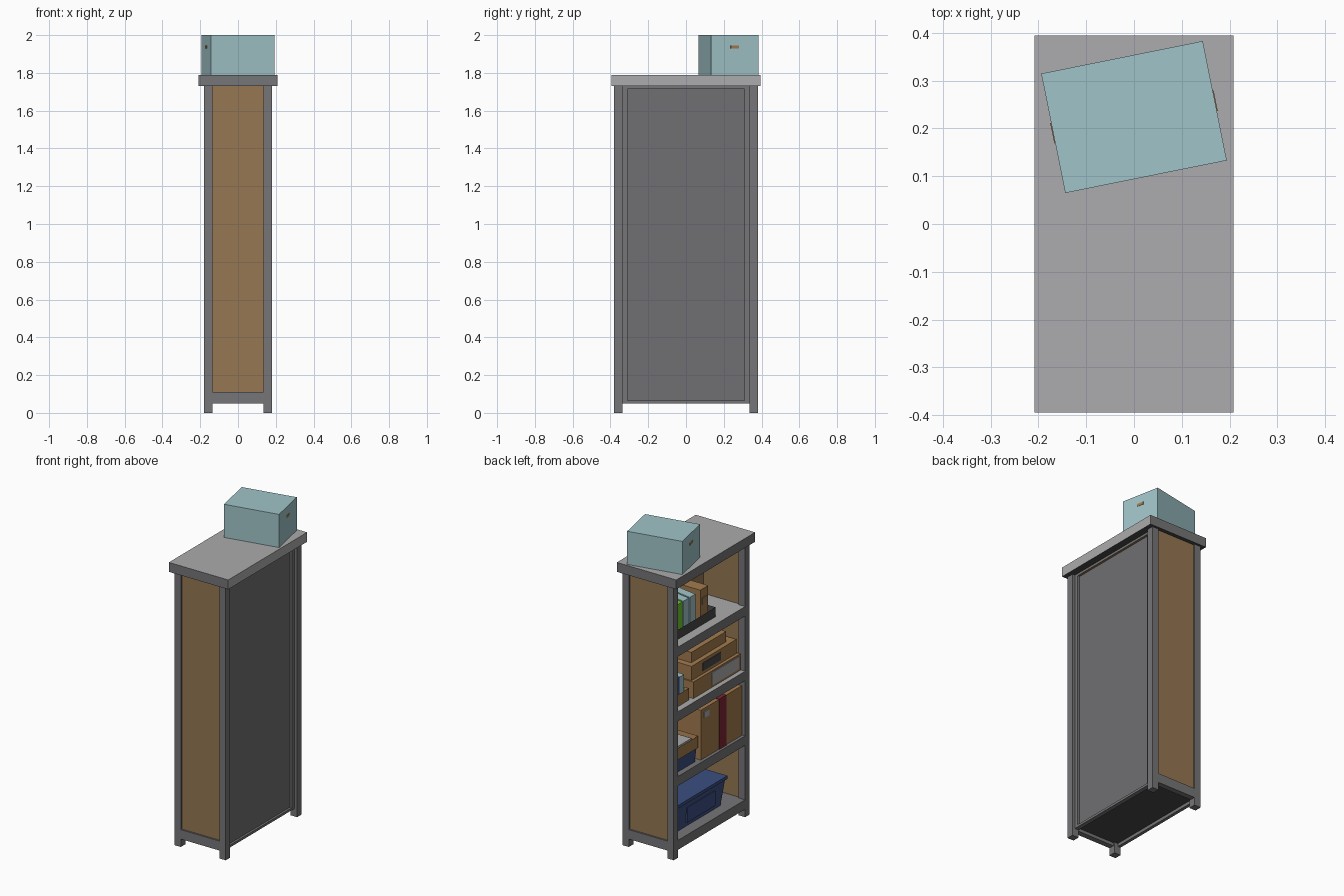
import bpy, bmesh, math
from mathutils import Matrix

if "Cube" in bpy.data.objects:
    bpy.data.objects.remove(bpy.data.objects["Cube"])


def srgb(c):
    c /= 255
    return c / 12.92 if c <= 0.04045 else ((c + 0.055) / 1.055) ** 2.4


def mat(name, r, g, b):
    m = bpy.data.materials.new(name)
    m.diffuse_color = (srgb(r), srgb(g), srgb(b), 1)
    m.use_nodes = True
    m.node_tree.nodes["Principled BSDF"].inputs["Base Color"].default_value = m.diffuse_color
    return m


LIGHT = mat("light grey", 172, 171, 173)
MID = mat("mid grey", 118, 117, 119)
PANEL = mat("panel grey", 112, 112, 114)
DARK = mat("dark grey", 72, 72, 74)
BROWN = mat("panel brown", 150, 119, 83)
CARD = mat("cardboard", 163, 123, 78)
BLUE = mat("pale blue", 160, 196, 200)
NAVY = mat("navy blue", 58, 78, 128)
GREEN = mat("bright green", 110, 200, 40)
RED = mat("dark red", 125, 38, 50)


def finish(name, bm, mats, rule=None):
    me = bpy.data.meshes.new(name)
    bmesh.ops.recalc_face_normals(bm, faces=bm.faces)
    for f in bm.faces:
        f.normal_update()
        f.material_index = rule(f.normal) if rule else 0
    bm.to_mesh(me)
    bm.free()
    for m in mats:
        me.materials.append(m)
    ob = bpy.data.objects.new(name, me)
    bpy.context.collection.objects.link(ob)
    return ob


def box(name, x, y, z, mats, rule=None, taper=1.0, slant=0.0, open_top=0.0):
    """Box from ranges; taper scales the base, slant lowers the -x top edge."""
    bm = bmesh.new()
    bmesh.ops.create_cube(bm, size=1)
    cx, cy = (x[0] + x[1]) / 2, (y[0] + y[1]) / 2
    for v in bm.verts:
        k = taper if v.co.z < 0 else 1
        drop = slant if v.co.z > 0 and v.co.x < 0 else 0
        v.co = (cx + v.co.x * k * (x[1] - x[0]), cy + v.co.y * k * (y[1] - y[0]),
                (z[0] if v.co.z < 0 else z[1]) - drop)
    if open_top:  # sink the inside of the top
        bm.normal_update()
        top = max(bm.faces, key=lambda f: f.normal.z)
        bmesh.ops.inset_region(bm, faces=[top], thickness=0.008)
        for v in top.verts:
            v.co.z -= open_top
    mats = mats if isinstance(mats, list) else [mats]
    return finish(name, bm, mats, rule)


# --- Cabinet frame ---
for sx in (-1, 1):
    for sy in (-1, 1):
        box("post", sorted((sx * .135, sx * .18)), sorted((sy * .335, sy * .38)), (0, 1.73), MID)
box("top_slab", (-.208, .208), (-.395, .395), (1.73, 1.79), [MID, LIGHT, DARK],
    lambda n: 1 if n.z > .5 or n.x > .5 else 2 if n.z < -.5 else 0)

# End panels with their bottom rails
for sy in (-1, 1):
    box("end_panel", (-.135, .135), sorted((sy * .345, sy * .37)), (.11, 1.73), BROWN)
    box("end_rail", (-.135, .135), sorted((sy * .345, sy * .38)), (.05, .11), MID)

# Closed side: brown lining, grey panel and surrounding frame
box("side_lining", (.12, .135), (-.345, .345), (.11, 1.73), BROWN)
box("side_panel", (.135, .148), (-.31, .31), (.065, 1.715), PANEL)
for sy in (-1, 1):
    box("side_frame_upright", (.135, .162), sorted((sy * .31, sy * .335)), (.05, 1.73), MID)
box("side_frame_bottom", (.135, .162), (-.31, .31), (.05, .065), MID)
box("side_frame_top", (.135, .162), (-.31, .31), (1.715, 1.73), [MID, BROWN],
    lambda n: 1 if n.z < -.5 else 0)

# --- Shelves with a front rail on the open side ---
for i, z in enumerate((.11, .515, .925, 1.335)):
    box("shelf", (-.16, .135), (-.345, .345), (z - .04, z), [LIGHT if i > 1 else MID, DARK],
        lambda n: 1 if n.z < -.5 else 0)
    box("shelf_rail", (-.18, -.16), (-.335, .335), (z - .06, z), [MID, LIGHT if i > 1 else MID],
        lambda n: 1 if n.z > .5 else 0)

# --- Box on top, turned a little, with hand holes on its ends ---
turn = Matrix.Translation((0, .224, 1.895)) @ Matrix.Rotation(math.radians(11.4), 4, 'Z')
box("top_box", (-.1725, .1725), (-.1275, .1275), (-.105, .105), BLUE).matrix_world = turn
for s in (-1, 1):
    box("hand_hole", sorted((s * .172, s * .1745)), (-.022, .022), (.033, .05),
        CARD).matrix_world = turn

# --- Bottom shelf: tapered storage bin with a raised front ---
box("storage_bin", (-.12, .09), (-.22, .26), (.11, .27), NAVY, taper=.88)
box("bin_lid", (-.13, .10), (-.23, .27), (.27, .29), NAVY)
box("bin_front_plate", (-.122, -.108), (-.12, .16), (.14, .235), NAVY)

# --- Second shelf: tall carton with tape, small boxes ---
box("tall_carton", (-.16, .10), (-.33, .08), (.515, .83), CARD)
box("tape_stripe", (-.164, .104), (-.17, -.10), (.515, .834), RED)
box("carton_sticker", (-.164, -.16), (-.0, .05), (.77, .81), LIGHT)
box("back_carton", (0, .11), (.09, .33), (.515, .78), CARD)
box("small_bin", (-.15, -.01), (.11, .32), (.515, .60), NAVY, taper=.92)
box("open_box", (-.155, -.005), (.10, .33), (.60, .675), CARD, open_top=.03)
box("papers", (-.13, -.03), (.13, .30), (.64, .665), LIGHT)

# --- Third shelf: stacked flat cartons, two small boxes ---
box("flat_carton_low", (-.15, .10), (-.33, .14), (.925, 1.03), CARD)
box("flat_carton_mid", (-.13, .10), (-.32, .13), (1.03, 1.12), CARD)
box("flat_carton_high", (-.10, .09), (-.26, .09), (1.12, 1.185), CARD)
box("carton_label", (-.154, -.15), (-.31, -.04), (.94, 1.02), LIGHT)
box("dark_label", (-.134, -.13), (-.16, .02), (1.05, 1.10), DARK)
box("small_open_box", (-.14, .05), (.17, .33), (.925, 1.0), CARD, open_top=.03)
box("pale_box", (-.12, .04), (.19, .32), (.97, 1.09), BLUE)
box("pale_box_band", (-.124, .044), (.24, .27), (.98, 1.094), NAVY)

# --- Fourth shelf: tray with file holders ---
box("tray", (-.12, .10), (-.125, .32), (1.335, 1.395), DARK, open_top=.045)
for name, y0, y1, h, m in (("green_holder", .18, .25, 1.56, GREEN),
                           ("pale_holder", .115, .17, 1.56, BLUE),
                           ("pale_holder", .05, .105, 1.56, BLUE),
                           ("card_holder", -.08, .0, 1.545, CARD)):
    box(name, (-.10, .08), (y0, y1), (1.35, h), m, slant=.02 if m is not CARD else 0)
box("holder_label", (-.104, -.1), (-.065, -.015), (1.45, 1.49), BROWN)
